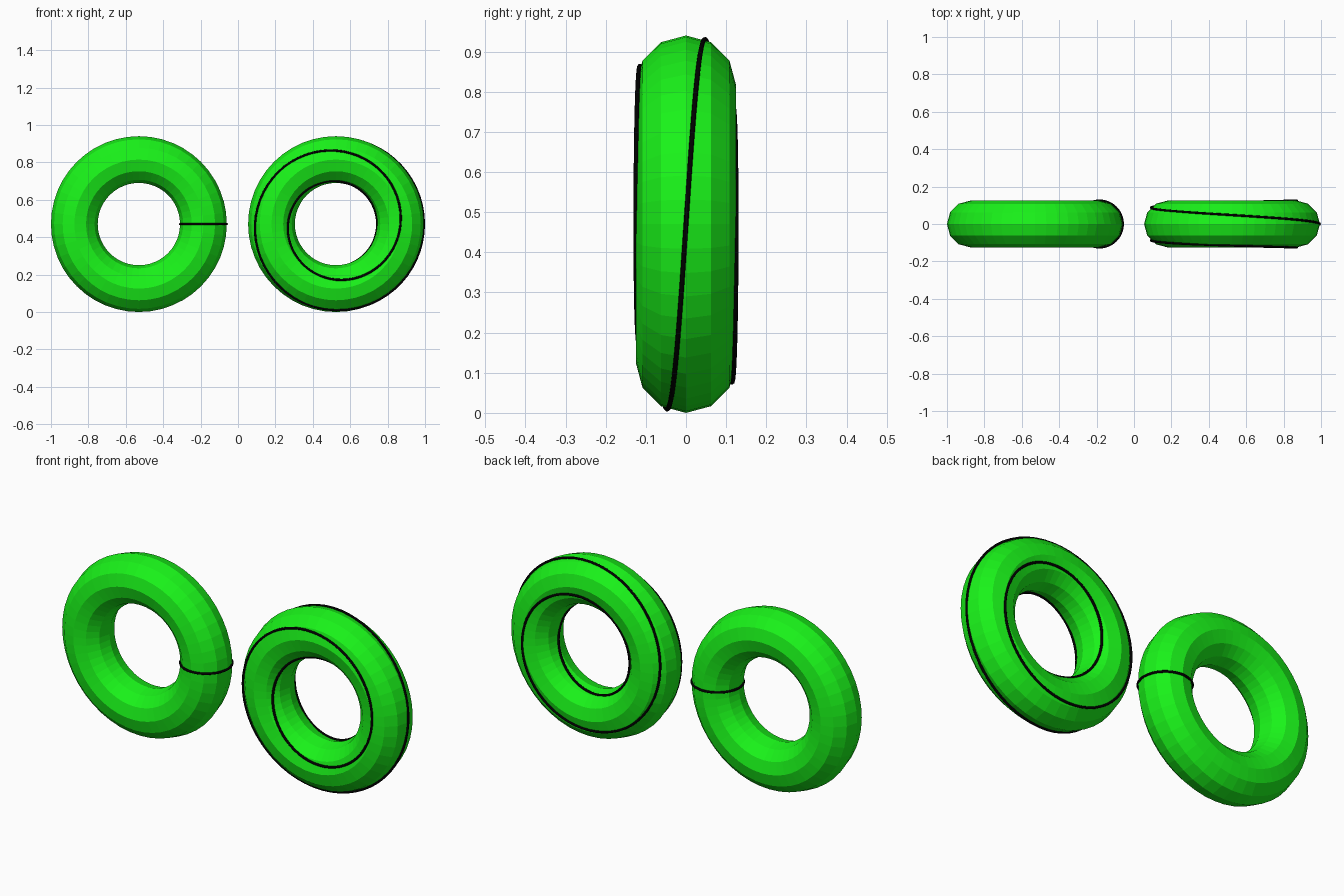
import bpy
from math import pi, sin, cos

if "Cube" in bpy.data.objects:
    bpy.data.objects.remove(bpy.data.objects["Cube"])

R, r = 0.345, 0.125      # ring radius and tube radius
LINE = 0.006             # half thickness of the black lines
CZ = R + r


def material(name, color):
    m = bpy.data.materials.new(name)
    m.diffuse_color = color
    m.use_nodes = True
    m.node_tree.nodes["Principled BSDF"].inputs["Base Color"].default_value = m.diffuse_color
    return m


green = material("green", (0.01, 0.9, 0.01, 1))
black = material("black", (0.0, 0.0, 0.0, 1))


def ring(name, cx):
    # faceted torus standing upright, facing the front
    bpy.ops.mesh.primitive_torus_add(
        major_radius=R, minor_radius=r, major_segments=48, minor_segments=12,
        location=(cx, 0, CZ), rotation=(pi / 2, 0, 0))
    ob = bpy.context.object
    ob.name = name
    ob.data.materials.append(green)


def line(name, cx, turns, steps):
    # closed line going once round the tube and `turns` times round the ring
    cu = bpy.data.curves.new(name, 'CURVE')
    cu.dimensions = '3D'
    cu.bevel_depth = LINE
    cu.bevel_resolution = 2
    sp = cu.splines.new('POLY')
    sp.points.add(steps - 1)
    sp.use_cyclic_u = True
    for i, p in enumerate(sp.points):
        phi = 2 * pi * i / steps
        theta = turns * phi
        d = R + r * cos(phi)
        p.co = (cx + d * cos(theta), r * sin(phi), CZ + d * sin(theta), 1)
    cu.materials.append(black)
    bpy.context.collection.objects.link(bpy.data.objects.new(name, cu))


# left ring with one loop across the tube
ring("left_ring", -0.53)
line("left_loop_line", -0.53, 0, 48)

# right ring with a line winding four times round
ring("right_ring", 0.524)
line("right_winding_line", 0.524, 4, 240)
